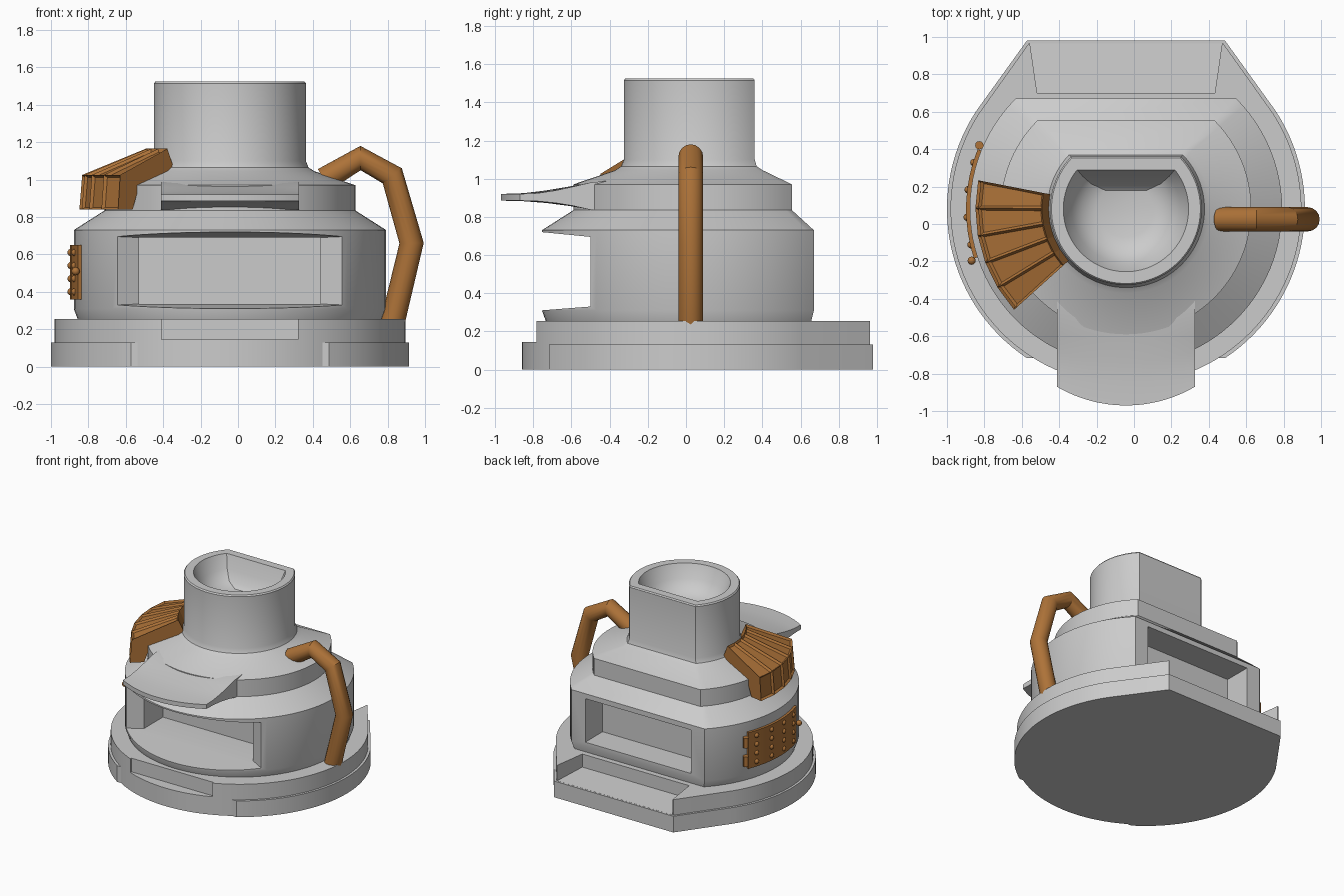
import bpy, bmesh
from math import sin, cos, asin, pi, radians
from mathutils import Matrix

if "Cube" in bpy.data.objects:
    bpy.data.objects.remove(bpy.data.objects["Cube"])

CX, CY = -0.043, 0.08          # shared axis of all round parts
brown = bpy.data.materials.new("brown_metal")
brown.diffuse_color = (0.42, 0.17, 0.04, 1)
brown.use_nodes = True
brown.node_tree.nodes["Principled BSDF"].inputs["Base Color"].default_value = brown.diffuse_color


def finish(bm, name, mat=None):
    bmesh.ops.recalc_face_normals(bm, faces=bm.faces)
    me = bpy.data.meshes.new(name)
    bm.to_mesh(me)
    bm.free()
    ob = bpy.data.objects.new(name, me)
    bpy.context.collection.objects.link(ob)
    if mat:
        me.materials.append(mat)
    return ob


def loft(rings):
    """Skin a list of equal closed rings and cap both ends; returns bmesh and side quads."""
    bm = bmesh.new()
    vs = [[bm.verts.new(p) for p in r] for r in rings]
    n = len(vs[0])
    quads = [[bm.faces.new((a[j], a[(j + 1) % n], b[(j + 1) % n], b[j])) for j in range(n)]
             for a, b in zip(vs, vs[1:])]
    bm.faces.new(vs[0])
    bm.faces.new(vs[-1])
    return bm, quads


def smooth(ob, angle=30):
    bpy.ops.object.select_all(action='DESELECT')
    ob.select_set(True)
    bpy.context.view_layer.objects.active = ob
    bpy.ops.object.shade_smooth_by_angle(angle=radians(angle))


def cut(ob, cutters):
    for c in cutters:
        m = ob.modifiers.new("cut", 'BOOLEAN')
        m.operation, m.object, m.solver = 'DIFFERENCE', c, 'EXACT'
    dg = bpy.context.evaluated_depsgraph_get()
    me = bpy.data.meshes.new_from_object(ob.evaluated_get(dg))
    ob.modifiers.clear()
    ob.data = me
    for c in cutters:
        bpy.data.objects.remove(c)


def arc(r, a0, a1, z, n):
    return [(CX + r * cos(a0 + (a1 - a0) * i / n), CY + r * sin(a0 + (a1 - a0) * i / n), z)
            for i in range(n + 1)]


def d_ring(r, flat, z):
    """Circle with a flat back."""
    t = asin(flat / r)
    return arc(r, pi - t, 2 * pi + t, z, 72)


def y_loft(name, sections):
    """Box-like cutter from (y, half width, z low, z high) sections."""
    return finish(loft([[(CX - w, y, a), (CX + w, y, a), (CX + w, y, b), (CX - w, y, b)]
                        for y, w, a, b in sections])[0], name)


# Base: main disc with a squared-off back, front notch and rear tray
def base_ring(r, w, back, z):
    t = radians(33)
    return arc(r, pi - t, 2 * pi + t, z, 80) + [(CX + w, back, z), (CX - w, back, z)]


base = finish(loft([base_ring(0.938, 0.52, 0.965, z) for z in (0, 0.255)])[0], "base")
cut(base, [y_loft("notch_cutter", [(-1.2, 0.365, 0.145, 0.4), (-0.77, 0.365, 0.145, 0.4)]),
           y_loft("tray_cutter", [(0.70, 0.475, 0.15, 0.4), (0.975, 0.515, 0.13, 0.4)])])
smooth(base)


# Lower band around the base, open at the front
def band_ring(z):
    t, u, r = radians(33), asin(0.53 / 0.957), 0.957
    return (arc(r, pi - t, 1.5 * pi - u, z, 30) + arc(r, 1.5 * pi + u, 2 * pi + t, z, 30)
            + [(CX + 0.53, 0.98, z), (CX - 0.53, 0.98, z)])


smooth(finish(loft([band_ring(0), band_ring(0.13)])[0], "base_band"))

# Body, shoulders, chimney and bowl: one flat-backed profile (radius, flat, z)
profile = [(0.813, 0.575, 0.25), (0.835, 0.59, 0.31), (0.835, 0.59, 0.73), (0.67, 0.475, 0.835),
           (0.67, 0.475, 0.97), (0.45, 0.32, 1.045), (0.42, 0.29, 1.065), (0.406, 0.28, 1.10),
           (0.406, 0.28, 1.515), (0.398, 0.273, 1.525), (0.335, 0.21, 1.525), (0.29, 0.175, 1.42),
           (0.23, 0.135, 1.35), (0.15, 0.10, 1.32)]
body = finish(loft([d_ring(*p) for p in profile])[0], "body")
cut(body, [y_loft("front_window_cutter", [(-0.95, 0.60, 0.295, 0.739), (-0.50, 0.60, 0.33, 0.695),
                                          (-0.44, 0.485, 0.335, 0.69), (-0.2, 0.485, 0.335, 0.69)]),
           y_loft("back_window_cutter", [(0.45, 0.47, 0.34, 0.69), (1.2, 0.47, 0.34, 0.69)])])
smooth(body)

# Awning over the front window, rounded at the front edge
cols = []
for i in range(25):
    x = -0.37 + 0.74 * i / 24
    yf = -0.24 - (0.73 ** 2 - x * x) ** 0.5
    k = (yf + 0.5) / -0.47
    side = [(0, 0.98), (0.25, 0.958), (0.5, 0.938), (0.75, 0.924), (1, 0.92),
            (1, 0.885), (0.75, 0.882), (0.5, 0.873), (0.25, 0.858), (0, 0.837)]
    cols.append([(CX + x, -0.5 - 0.47 * k * t, z) for t, z in side]
                + [(CX + x, -0.40, 0.837), (CX + x, -0.40, 0.99)])
smooth(finish(loft(cols)[0], "awning"))

# Handle pipe on the right
cu = bpy.data.curves.new("handle", 'CURVE')
cu.dimensions = '3D'
cu.bevel_depth, cu.bevel_resolution, cu.use_fill_caps = 0.065, 6, True
sp = cu.splines.new('POLY')
path = [(0.46, 1.0), (0.655, 1.115), (0.825, 1.02), (0.928, 0.66), (0.825, 0.23)]
sp.points.add(len(path) - 1)
for p, (x, z) in zip(sp.points, path):
    p.co = (x, 0.025, z, 1)
handle = bpy.data.objects.new("handle", cu)
bpy.context.collection.objects.link(handle)
cu.materials.append(brown)
bpy.ops.object.select_all(action='DESELECT')
handle.select_set(True)
bpy.context.view_layer.objects.active = handle
bpy.ops.object.convert(target='MESH')
smooth(handle)


# Parts swept around the axis from a (radius, z) section
def swept(a0, a1, n, section):
    return loft([[(CX + r * cos(a), CY + r * sin(a), z) for r, z in section]
                 for a in (radians(a0 + (a1 - a0) * i / n) for i in range(n + 1))])


# Fan-shaped vent hood with sunken panels
bm, quads = swept(169, 222, 5, [(0.805, 0.84), (0.79, 1.025), (0.45, 1.165),
                                (0.40, 1.05), (0.66, 0.95), (0.70, 0.84)])
bmesh.ops.recalc_face_normals(bm, faces=bm.faces)
bmesh.ops.inset_individual(bm, faces=[f for q in quads for f in q[:2]], thickness=0.018, depth=-0.015)
finish(bm, "vent_hood", brown)

# Curved hatch on the left with studs, hinges and knob
smooth(finish(swept(158, 198, 8, [(0.82, 0.36), (0.855, 0.36), (0.855, 0.65), (0.82, 0.65)])[0],
              "hatch", brown))


def at(r, deg, z):
    a = radians(deg)
    return Matrix.Translation((CX + r * cos(a), CY + r * sin(a), z))


bm = bmesh.new()
for i in range(4):
    for j in range(4):
        bmesh.ops.create_uvsphere(bm, u_segments=12, v_segments=8, radius=0.02,
                                  matrix=at(0.85, 163 + 10 * i, 0.40 + 0.07 * j))
bmesh.ops.create_uvsphere(bm, u_segments=12, v_segments=8, radius=0.022, matrix=at(0.87, 198.5, 0.51))
smooth(finish(bm, "hatch_studs_and_knob", brown))

bm = bmesh.new()
for z in (0.43, 0.58):
    bmesh.ops.create_cone(bm, cap_ends=True, segments=12, radius1=0.022, radius2=0.022,
                          depth=0.08, matrix=at(0.855, 156.5, z))
smooth(finish(bm, "hatch_hinges", brown))
